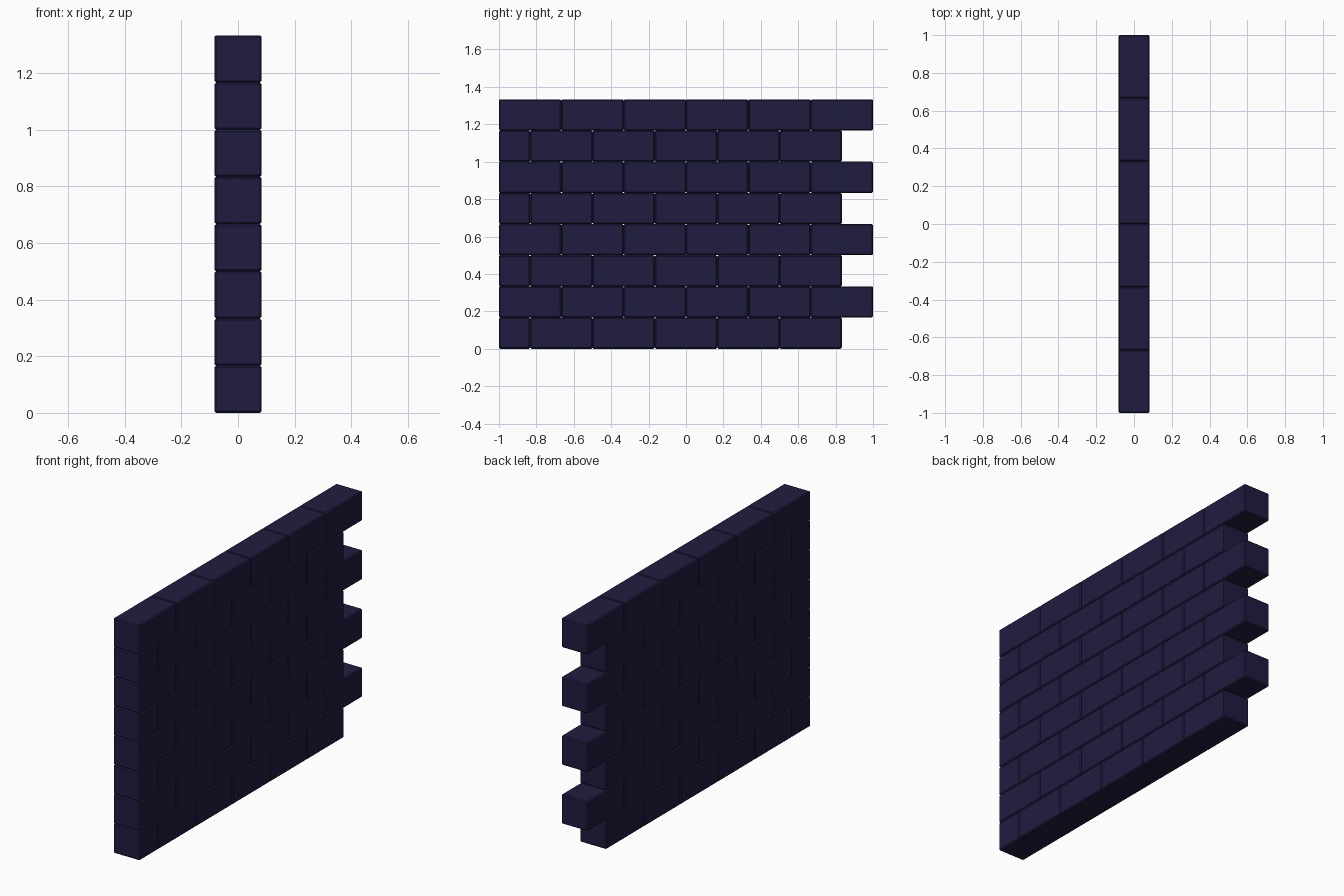
import bpy

if "Cube" in bpy.data.objects:
    bpy.data.objects.remove(bpy.data.objects["Cube"])

LENGTH, UNIT, ROWS = 1 / 3, 1 / 6, 8   # brick length, brick height/depth, courses

mat = bpy.data.materials.new("dark_navy_brick")
mat.diffuse_color = (0.014, 0.012, 0.052, 1)
mat.use_nodes = True
mat.node_tree.nodes["Principled BSDF"].inputs["Base Color"].default_value = mat.diffuse_color


def brick(name, y0, y1, row):
    """One brick with a narrow chamfer on its edges."""
    bpy.ops.mesh.primitive_cube_add(size=1, location=(0, (y0 + y1) / 2, (row + 0.5) * UNIT))
    ob = bpy.context.object
    ob.name = name
    ob.scale = (UNIT, y1 - y0, UNIT)
    bpy.ops.object.transform_apply(location=False, rotation=False, scale=True)
    bevel = ob.modifiers.new("chamfer", 'BEVEL')
    bevel.width = 0.006
    bevel.segments = 1
    ob.data.materials.append(mat)


# Running bond: even courses open with a half brick and end short
for row in range(ROWS):
    if row % 2 == 0:
        brick(f"half_brick_{row}", -1, -1 + LENGTH / 2, row)
        start, count = -1 + LENGTH / 2, 5
    else:
        start, count = -1, 6
    for i in range(count):
        y = start + i * LENGTH
        brick(f"brick_{row}_{i}", y, y + LENGTH, row)
